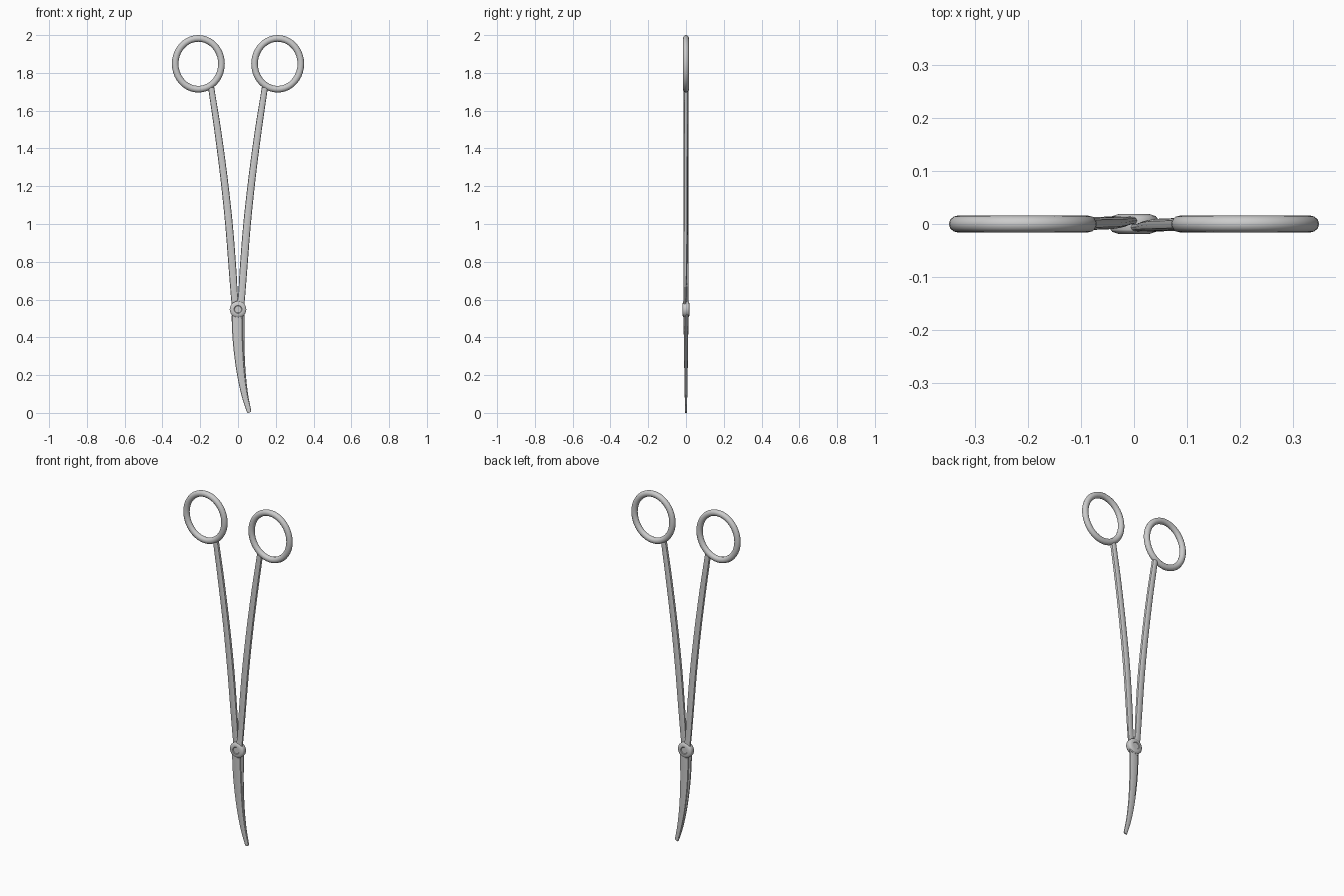
import bpy, bmesh
from math import sin, cos, pi, copysign
from mathutils import Vector

if "Cube" in bpy.data.objects:
    bpy.data.objects.remove(bpy.data.objects["Cube"])


def skin(name, rings, closed=False):
    """Bridge a list of equal-length vertex loops into a solid."""
    bm = bmesh.new()
    loops = [[bm.verts.new(p) for p in r] for r in rings]
    n = len(loops[0])
    count = len(loops) if closed else len(loops) - 1
    for i in range(count):
        a, b = loops[i], loops[(i + 1) % len(loops)]
        for j in range(n):
            k = (j + 1) % n
            bm.faces.new((a[j], a[k], b[k], b[j]))
    if not closed:
        bm.faces.new(loops[0])
        bm.faces.new(loops[-1])
    bmesh.ops.recalc_face_normals(bm, faces=bm.faces)
    me = bpy.data.meshes.new(name)
    bm.to_mesh(me)
    bm.free()
    ob = bpy.data.objects.new(name, me)
    bpy.context.collection.objects.link(ob)
    bpy.ops.object.select_all(action='DESELECT')
    ob.select_set(True)
    bpy.context.view_layer.objects.active = ob
    bpy.ops.object.shade_smooth_by_angle(angle=0.7)
    return ob


def spline(pts, steps=5):
    """Catmull-Rom through stations of any dimension."""
    p = [Vector(q) for q in pts]
    p = [2 * p[0] - p[1]] + p + [2 * p[-1] - p[-2]]
    out = []
    for i in range(1, len(p) - 2):
        a, b, c, d = p[i - 1:i + 3]
        for s in range(steps):
            t = s / steps
            out.append(0.5 * (2 * b + (c - a) * t + (2 * a - 5 * b + 4 * c - d) * t * t
                              + (3 * b - a - 3 * c + d) * t ** 3))
    return out + [p[-2]]


def sweep(name, stations, sides=12, power=0.75):
    """Stations: x, z, half width, y, half thickness."""
    st = spline(stations)
    rings = []
    for i, (x, z, w, y, h) in enumerate(st):
        q, r = st[max(i - 1, 0)], st[min(i + 1, len(st) - 1)]
        d = Vector((r[0] - q[0], 0, r[1] - q[1])).normalized()
        side = Vector((d.z, 0, -d.x))
        ring = []
        for k in range(sides):
            a = 2 * pi * k / sides
            c, s = (copysign(abs(v) ** power, v) for v in (cos(a), sin(a)))
            ring.append(Vector((x, y, z)) + side * w * c + Vector((0, h * s, 0)))
        rings.append(ring)
    return skin(name, rings)


# finger rings and shanks, mirrored; the right shank passes in front
for label, m in (("left", -1), ("right", 1)):
    rings = []
    for i in range(40):
        a = 2 * pi * i / 40
        rings.append([(m * 0.21 + (0.1225 + 0.0175 * cos(t)) * cos(a),
                       0.016 * sin(t),
                       1.848 + (0.1345 + 0.0175 * cos(t)) * sin(a))
                      for t in (2 * pi * k / 12 for k in range(12))])
    skin(label + "_finger_ring", rings, closed=True)

    y = -m
    sweep(label + "_shank", [
        (m * 0.142, 1.722, 0.016, 0, 0.012),
        (m * 0.108, 1.50, 0.018, 0, 0.012),
        (m * 0.075, 1.25, 0.019, y * 0.001, 0.012),
        (m * 0.048, 1.00, 0.020, y * 0.002, 0.012),
        (m * 0.029, 0.76, 0.020, y * 0.004, 0.010),
        (m * 0.018, 0.61, 0.019, y * 0.006, 0.008),
        (m * 0.004, 0.55, 0.026, y * 0.007, 0.008),
        (-m * 0.006, 0.50, 0.028, y * 0.006, 0.008)])

# curved jaws, overlapping front to back
sweep("front_jaw", [(-0.004, 0.55, 0.028, -0.006, 0.008),
                    (-0.005, 0.48, 0.028, -0.005, 0.008),
                    (0.000, 0.36, 0.026, -0.004, 0.007),
                    (0.013, 0.22, 0.021, -0.003, 0.006),
                    (0.033, 0.10, 0.016, -0.002, 0.005),
                    (0.056, 0.015, 0.012, -0.001, 0.004),
                    (0.060, 0.003, 0.009, -0.001, 0.003)])
sweep("back_jaw", [(0.006, 0.55, 0.028, 0.006, 0.008),
                   (0.006, 0.48, 0.028, 0.005, 0.008),
                   (0.009, 0.36, 0.025, 0.004, 0.007),
                   (0.020, 0.22, 0.020, 0.003, 0.006),
                   (0.038, 0.10, 0.015, 0.002, 0.005),
                   (0.058, 0.015, 0.011, 0.001, 0.004),
                   (0.062, 0.003, 0.008, 0.001, 0.003)])

# pivot boss with a shallow recess on both faces
half = [(0.018, 0.016), (0.021, 0.019), (0.030, 0.0185), (0.041, 0.015), (0.044, 0.011)]
profile = [(r, -y) for r, y in half] + [(r, y) for r, y in reversed(half)]
skin("pivot_boss", [[(r * cos(a), y, 0.548 + r * sin(a))
                     for a in (2 * pi * k / 28 for k in range(28))]
                    for r, y in profile])
